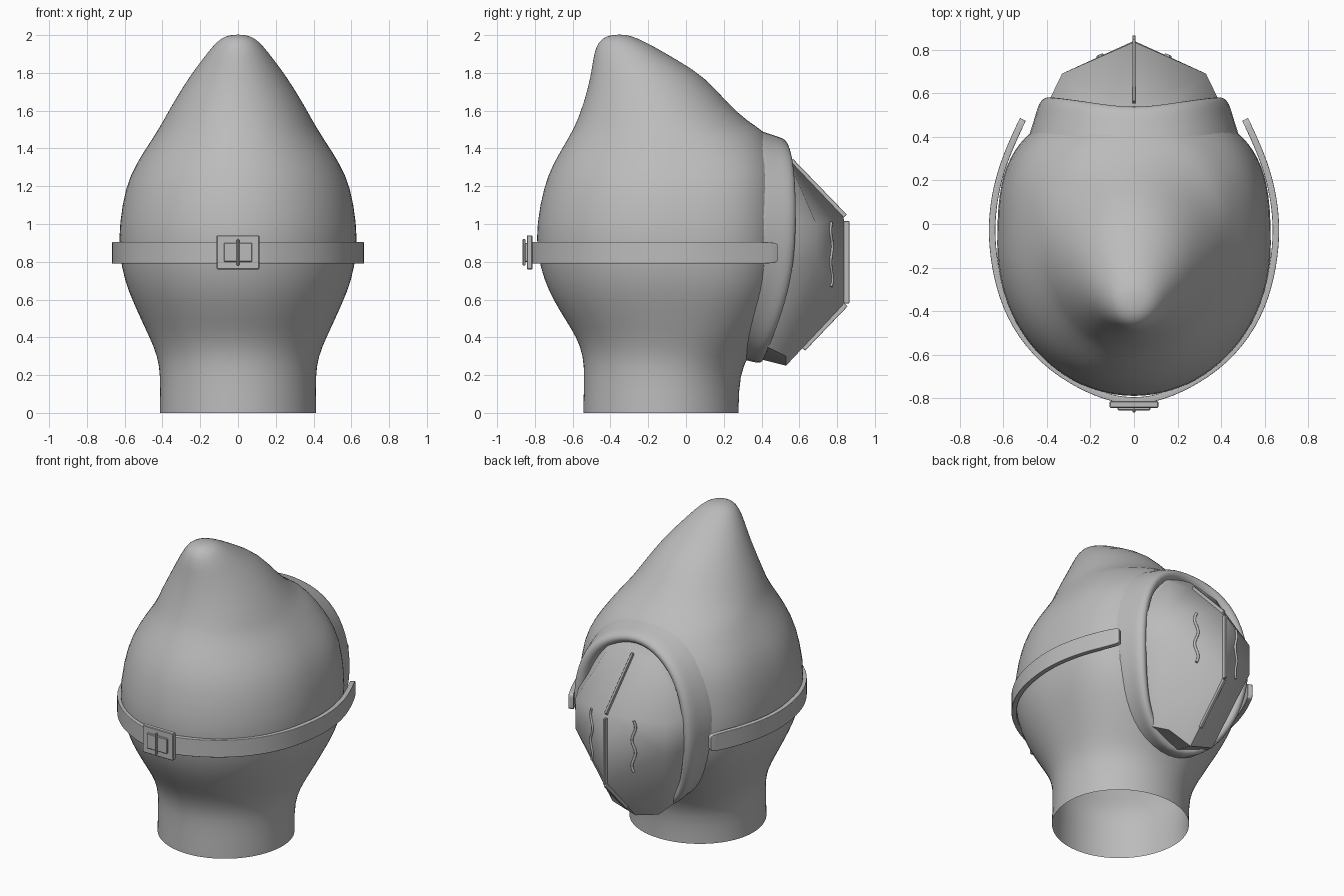
import bpy, bmesh, math
from mathutils import Vector

if "Cube" in bpy.data.objects:
    bpy.data.objects.remove(bpy.data.objects["Cube"], do_unlink=True)

gray = bpy.data.materials.new("plain gray")
gray.use_nodes = True
gray.diffuse_color = (0.5, 0.5, 0.5, 1)
gray.node_tree.nodes["Principled BSDF"].inputs["Base Color"].default_value = (0.5, 0.5, 0.5, 1)


def finish(obj, angle=None):
    obj.data.materials.append(gray)
    if angle:
        bpy.ops.object.select_all(action='DESELECT')
        obj.select_set(True)
        bpy.context.view_layer.objects.active = obj
        bpy.ops.object.shade_smooth_by_angle(angle=math.radians(angle))
    return obj


def make_mesh(name, verts, faces):
    mesh = bpy.data.meshes.new(name)
    mesh.from_pydata(verts, [], faces)
    bm = bmesh.new()
    bm.from_mesh(mesh)
    bmesh.ops.remove_doubles(bm, verts=bm.verts, dist=0.0005)
    bmesh.ops.recalc_face_normals(bm, faces=bm.faces)
    bm.to_mesh(mesh)
    bm.free()
    obj = bpy.data.objects.new(name, mesh)
    bpy.context.collection.objects.link(obj)
    return obj


def make_box(name, center, size, bevel=0.004):
    bpy.ops.mesh.primitive_cube_add(size=1, location=center)
    obj = bpy.context.object
    obj.name = name
    obj.scale = size
    bpy.ops.object.transform_apply(location=False, rotation=False, scale=True)
    mod = obj.modifiers.new("Bevel", 'BEVEL')
    mod.width = bevel
    return finish(obj)


def make_tube(name, points, radius):
    curve = bpy.data.curves.new(name, 'CURVE')
    curve.dimensions = '3D'
    curve.bevel_depth = radius
    curve.use_fill_caps = True
    spline = curve.splines.new('BEZIER')
    spline.bezier_points.add(len(points) - 1)
    for bp, p in zip(spline.bezier_points, points):
        bp.co = p
        bp.handle_left_type = bp.handle_right_type = 'AUTO'
    obj = bpy.data.objects.new(name, curve)
    bpy.context.collection.objects.link(obj)
    return finish(obj)


def loft(loops, count):
    # Quads between consecutive closed loops of equal length
    return [(r * count + i, r * count + (i + 1) % count,
             (r + 1) * count + (i + 1) % count, (r + 1) * count + i)
            for r in range(loops - 1) for i in range(count)]


# Head: rings of height, half width, back, front, front squareness
RINGS = [
    (0, .415, -.545, .28, 2), (.03, .415, -.545, .28, 2), (.2, .412, -.54, .285, 2),
    (.3, .427, -.545, .33, 2.2), (.4, .47, -.58, .39, 2.4), (.5, .517, -.645, .44, 2.6),
    (.6, .562, -.705, .48, 2.8), (.7, .602, -.752, .51, 2.9), (.85, .632, -.793, .53, 3),
    (1, .63, -.793, .53, 3), (1.2, .597, -.755, .52, 3), (1.32, .54, -.705, .5, 2.8),
    (1.42, .475, -.645, .46, 2.5), (1.49, .43, -.605, .42, 2.2), (1.54, .4, -.58, .33, 2),
    (1.64, .345, -.542, .22, 2), (1.78, .258, -.505, .1, 2), (1.87, .19, -.493, -.05, 2),
    (1.94, .135, -.477, -.17, 2), (1.985, .09, -.445, -.26, 2), (2.003, .035, -.39, -.315, 2),
]
SEG = 40
verts = []
for z, hw, back, front, power in RINGS:
    yc = back + (front - back) * 0.52
    for i in range(SEG):
        a = 2 * math.pi * i / SEG
        c, s = math.cos(a), math.sin(a)
        e = 2 / power if s > 0 else 1
        x = math.copysign(abs(c) ** e, c) * hw
        y = yc + (abs(s) ** e * (front - yc) if s > 0 else s * (yc - back))
        verts.append((x, y, z))
faces = loft(len(RINGS), SEG)
faces.append(tuple(range((len(RINGS) - 1) * SEG, len(RINGS) * SEG)))
head = make_mesh("head_cover", verts, faces)
head.modifiers.new("Smooth", 'SUBSURF').levels = 1
finish(head, 80)

# Face rim: a rolled edge whose skirt blends back into the head
half = [(0, .49, 1.435), (.2, .52, 1.385), (.34, .54, 1.24), (.405, .545, 1.02),
        (.4, .535, .8), (.355, .49, .58), (.235, .405, .36), (0, .355, .255)]
rim = half + [(-x, y, z) for x, y, z in reversed(half[1:-1])]
SECTION = [(-.045, -.06), (-.045, .015), (0, .048), (.038, .02),
           (.06, -.06), (.1, -.16), (.1, -.28)]
verts = []
for k, (out, forward) in enumerate(SECTION):
    for p in rim:
        away = Vector((p[0] * 1.6, 0, p[2] - .85)).normalized()
        fade = 1 + min(away.z, 0) if k > 3 else 1
        verts.append(Vector(p) + away * out * fade + Vector((0, forward, 0)))
rim_obj = make_mesh("face_rim", verts, loft(len(SECTION), len(rim)))
rim_obj.modifiers.new("Smooth", 'SUBSURF').levels = 2
finish(rim_obj, 80)

# Faceted face plate: ridge, cheek and edge columns, top to bottom
ridge = [(0, .55, 1.34), (0, .835, 1.04), (0, .84, .58), (0, .53, .25)]
cheek = [(.19, .555, 1.31), (.33, .69, 1.0), (.33, .69, .8), (.17, .53, .3)]
edge = [(.21, .51, 1.37), (.4, .545, 1.02), (.395, .535, .8), (.225, .41, .36)]
verts, faces = [], []
for side in (1, -1):
    base = len(verts)
    for column in (ridge, cheek, edge):
        verts += [(side * x, y, z) for x, y, z in column]
    for c in range(2):
        for r in range(3):
            k = base + c * 4 + r
            faces.append((k, k + 1, k + 5, k + 4))
    faces.append((base + 3, base + 7, base + 11, len(verts)))
    faces.append((base, base + 4, base + 8, len(verts) + 1))
    verts += [(0, .37, .29), (0, .5, 1.43)]
finish(make_mesh("face_plate", verts, faces), 38)

# Raised seam strips along the ridge
for name, p, q in (("upper_seam", (0, .555, 1.335), (0, .84, 1.04)),
                   ("middle_seam", (0, .85, 1.015), (0, .85, .58)),
                   ("lower_seam", (0, .845, .575), (0, .62, .34))):
    p, q = Vector(p), Vector(q)
    strip = make_box(name, (p + q) / 2, (.015, .03, (q - p).length), .002)
    strip.rotation_euler.x = -math.atan2(q.y - p.y, q.z - p.z)

# Wavy raised lines on both cheeks
for name, side in (("left_wavy_line", 1), ("right_wavy_line", -1)):
    path = []
    for i in range(13):
        t = i / 12
        x = .155 + .01 * math.sin(t * 4 * math.pi)
        path.append((side * x, .838 - x * .44, 1.01 - .34 * t))
    make_tube(name, path, .008)

# Strap wrapped around the head
half = [(0, -.812), (.1, -.803), (.25, -.745), (.42, -.632), (.55, -.47), (.622, -.29),
        (.652, -.1), (.652, .03), (.632, .17), (.585, .32), (.51, .48)]
plan = [(-x, y) for x, y in reversed(half[1:])] + half
verts = [(x, y, z) for z in (.79, .81, .885, .905) for x, y in plan]
n = len(plan)
faces = [(r * n + i, r * n + i + 1, r * n + n + i + 1, r * n + n + i)
         for r in range(3) for i in range(n - 1)]
strap = make_mesh("head_strap", verts, faces)
strap.modifiers.new("Smooth", 'SUBSURF').levels = 2
solid = strap.modifiers.new("Thickness", 'SOLIDIFY')
solid.thickness = .03
solid.offset = 0
bevel = strap.modifiers.new("Rounded", 'BEVEL')
bevel.width = .012
bevel.segments = 3
finish(strap, 60)

# Buckle on the strap
make_box("buckle_plate", (0, -.828, .85), (.225, .03, .18))
make_box("buckle_center", (0, -.845, .85), (.15, .02, .1))
make_box("buckle_prong", (0, -.857, .85), (.014, .016, .14))
